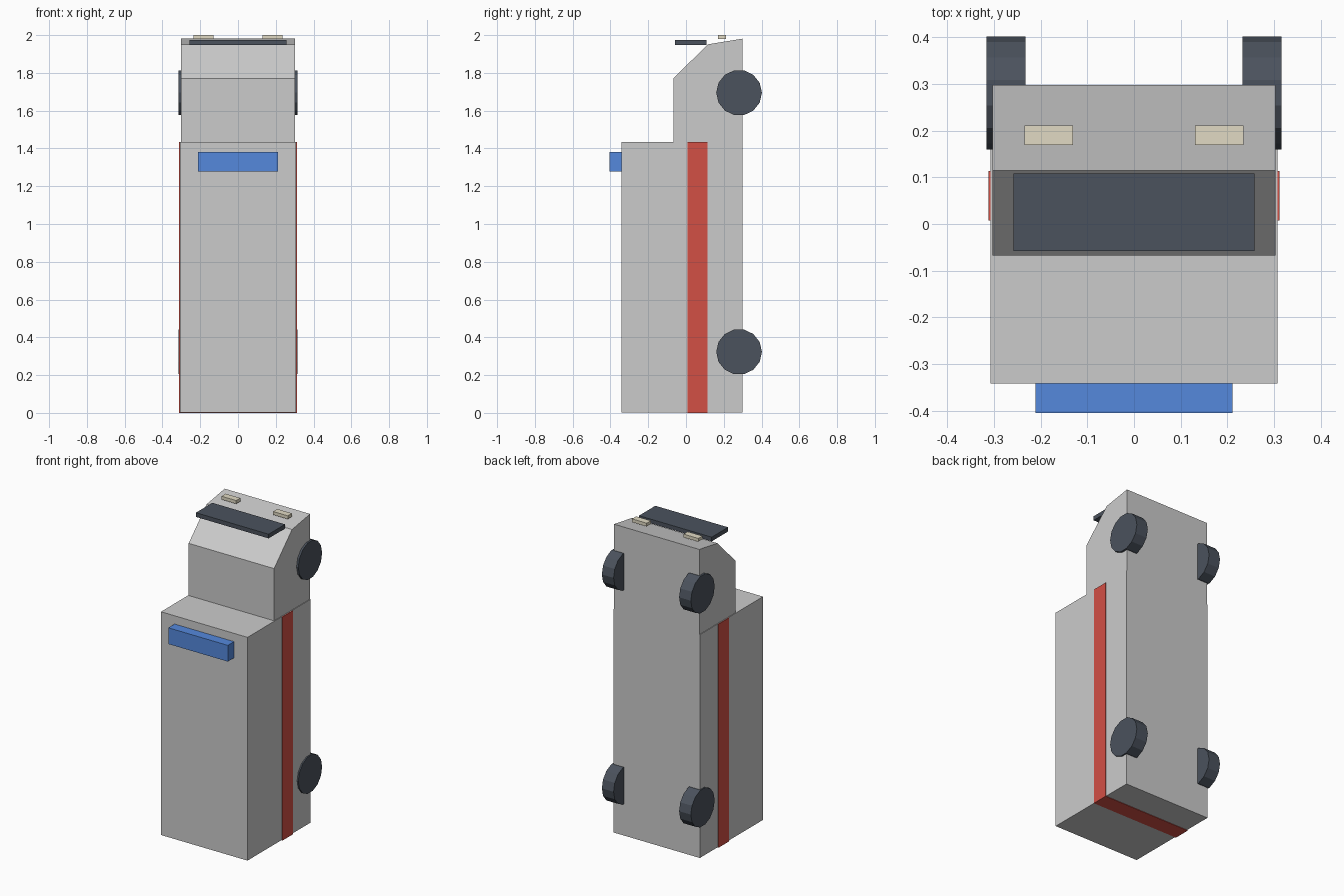
import bpy, bmesh, math

if "Cube" in bpy.data.objects:
    bpy.data.objects.remove(bpy.data.objects["Cube"])


def material(name, rgb):
    m = bpy.data.materials.new(name)
    m.diffuse_color = (*rgb, 1)
    m.use_nodes = True
    m.node_tree.nodes["Principled BSDF"].inputs["Base Color"].default_value = m.diffuse_color
    return m


RED = material("red", (0.65, 0.08, 0.06))
BLUE = material("blue", (0.09, 0.25, 0.72))
DARK = material("dark", (0.07, 0.085, 0.11))
CREAM = material("cream", (0.75, 0.70, 0.55))


def box(name, lo, hi, mat=None):
    bpy.ops.mesh.primitive_cube_add(size=1, location=[(a + b) / 2 for a, b in zip(lo, hi)])
    ob = bpy.context.object
    ob.name = name
    ob.scale = [b - a for a, b in zip(lo, hi)]
    bpy.ops.object.transform_apply(location=False, rotation=False, scale=True)
    if mat:
        ob.data.materials.append(mat)
    return ob


def extruded_profile(name, points, half_width):
    # side profile in (y, z), extruded across x
    bm = bmesh.new()
    face = bm.faces.new([bm.verts.new((-half_width, y, z)) for y, z in points])
    res = bmesh.ops.extrude_face_region(bm, geom=[face])
    verts = [v for v in res["geom"] if isinstance(v, bmesh.types.BMVert)]
    bmesh.ops.translate(bm, verts=verts, vec=(2 * half_width, 0, 0))
    bmesh.ops.recalc_face_normals(bm, faces=bm.faces)
    me = bpy.data.meshes.new(name)
    bm.to_mesh(me)
    bm.free()
    ob = bpy.data.objects.new(name, me)
    bpy.context.collection.objects.link(ob)
    return ob


# Van standing on its tail: rear compartment and cab
box("rear_compartment", (-0.307, -0.342, 0.003), (0.307, 0.298, 1.435))
extruded_profile("cab", [(-0.067, 1.435), (-0.067, 1.77), (0.115, 1.951),
                         (0.298, 1.981), (0.298, 1.435)], 0.303)

# Stripe wrapping the sides and tail
box("side_stripe", (-0.3115, 0.008, 0), (0.3115, 0.114, 1.434), RED)

# Beacon bar and windscreen
box("beacon_bar", (-0.211, -0.405, 1.278), (0.211, -0.342, 1.382), BLUE)
box("windscreen", (-0.258, -0.058, 1.948), (0.258, 0.108, 1.975), DARK)

# Headlights and wheels on both sides
for side, s in (("left", -1), ("right", 1)):
    box("headlight_" + side, (s * 0.183 - 0.052, 0.169, 1.979),
        (s * 0.183 + 0.052, 0.211, 2.0), CREAM)
    for end, z in (("rear", 0.323), ("front", 1.695)):
        bpy.ops.mesh.primitive_cylinder_add(vertices=14, radius=0.121, depth=0.083,
                                            location=(s * 0.274, 0.281, z),
                                            rotation=(0, math.pi / 2, 0))
        wheel = bpy.context.object
        wheel.name = f"wheel_{end}_{side}"
        wheel.data.materials.append(DARK)
